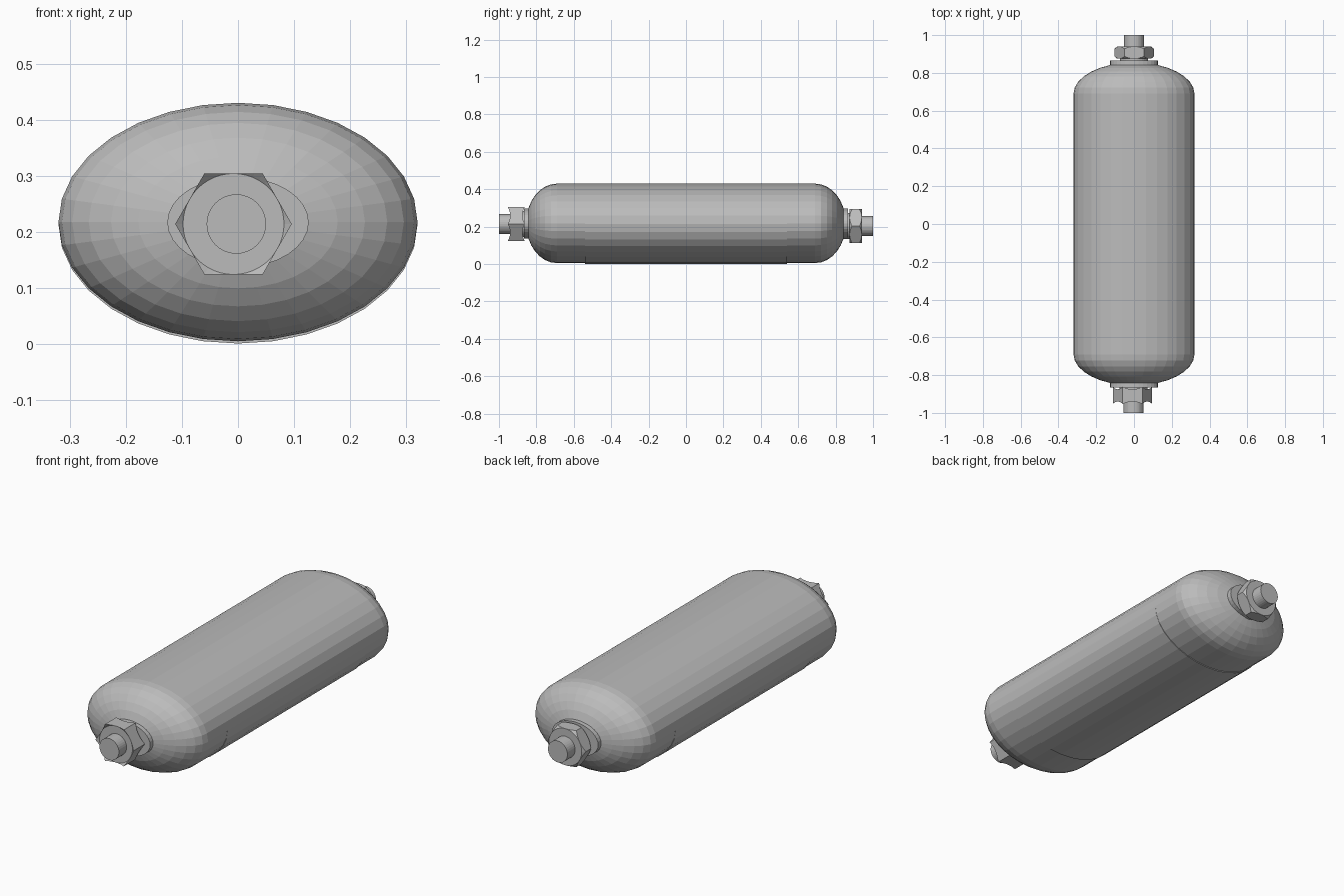
import bpy, bmesh, math

if "Cube" in bpy.data.objects:
    bpy.data.objects.remove(bpy.data.objects["Cube"])

steel = bpy.data.materials.new("grey_steel")
steel.diffuse_color = (0.5, 0.5, 0.5, 1)
steel.use_nodes = True
steel.node_tree.nodes["Principled BSDF"].inputs["Base Color"].default_value = steel.diffuse_color


def loft(name, rings):
    """Join point rings lying along y into a closed, flat-faced solid."""
    bm = bmesh.new()
    loops = [[bm.verts.new(p) for p in ring] for ring in rings]
    n = len(loops[0])
    for a, b in zip(loops, loops[1:]):
        for i in range(n):
            j = (i + 1) % n
            bm.faces.new((a[i], a[j], b[j], b[i]))
    bm.faces.new(loops[0])
    bm.faces.new(loops[-1])
    bmesh.ops.remove_doubles(bm, verts=bm.verts, dist=1e-6)
    bmesh.ops.recalc_face_normals(bm, faces=bm.faces)
    mesh = bpy.data.meshes.new(name)
    bm.to_mesh(mesh)
    bm.free()
    mesh.materials.append(steel)
    obj = bpy.data.objects.new(name, mesh)
    bpy.context.collection.objects.link(obj)
    return obj


def ellipse(y, rx, rz, cx=0.0, cz=0.215, n=32):
    return [(cx + rx * math.cos(2 * math.pi * i / n), y,
             cz + rz * math.sin(2 * math.pi * i / n)) for i in range(n)]


def tube(name, y0, y1, rx, rz, cx, cz, n=32):
    return loft(name, [ellipse(y0, rx, rz, cx, cz, n), ellipse(y1, rx, rz, cx, cz, n)])


def nut(name, y0, y1, apothem, cx, cz, n=48):
    """Hexagonal nut with both rims chamfered down to a circle."""
    rings = [[], [], [], []]
    for i in range(n):
        a = 2 * math.pi * i / n
        off = (a % (math.pi / 3)) - math.pi / 6
        h = apothem / math.cos(off)
        cut = (h - apothem) * 0.9
        for ring, r, y in zip(rings, (apothem, h, h, apothem),
                              (y0, y0 + cut, y1 - cut, y1)):
            ring.append((cx + r * math.cos(a), y, cz + r * math.sin(a)))
    return loft(name, rings)


# Tank with domed ends
RX, RZ, CZ, DOME_Y, DEPTH = 0.32, 0.2125, 0.2175, 0.69, 0.165
arc = [math.radians(11.25 * k) for k in range(8)]
half = [(DOME_Y + DEPTH * math.sin(t), math.cos(t)) for t in arc]
profile = [(-y, s) for y, s in reversed(half)] + half
loft("tank", [ellipse(y, RX * s, RZ * s, 0, CZ) for y, s in profile])

# Middle sleeve, sitting a touch lower than the tank
tube("middle_sleeve", -0.54, 0.54, RX, RZ, 0, 0.2135)

# End fittings: side, nut centre x, stud centre x, centre z
for label, s, nx, sx, cz in (("front", -1, -0.008, -0.003, 0.214),
                             ("back", 1, 0.001, 0.0, 0.203)):
    tube(label + "_flange", s * 0.82, s * 0.865, 0.126, 0.081, 0, 0.217)
    tube(label + "_neck", s * 0.84, s * 0.88, 0.075, 0.07, sx, cz)
    nut(label + "_nut", s * 0.875, s * 0.94, 0.09, nx, cz)
    tube(label + "_stud", s * 0.85, s * 1.0, 0.053, 0.053, sx, cz)
